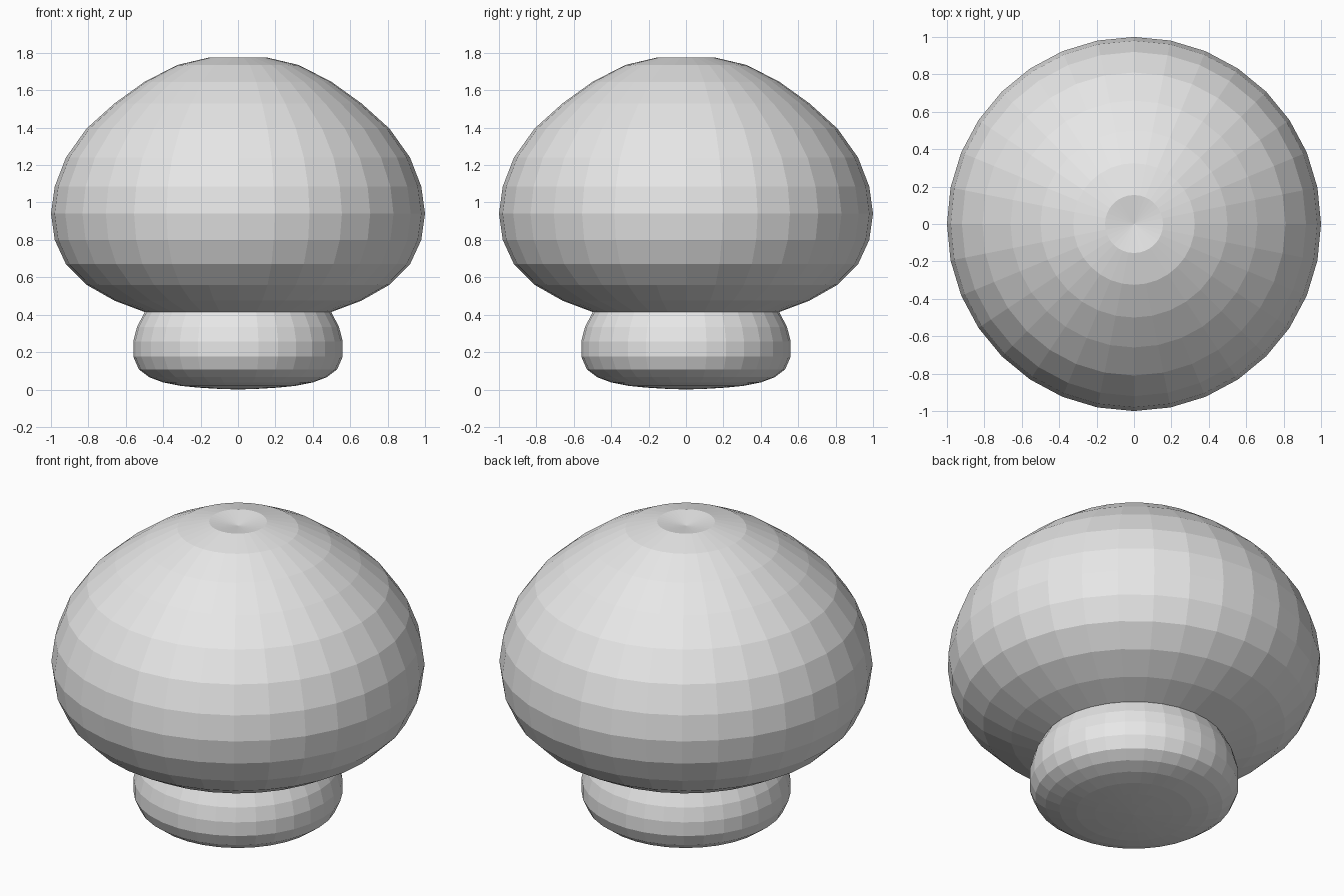
import bpy
import bmesh
from math import tau
from mathutils import Matrix, Vector

SEGMENTS = 32

cube = bpy.data.objects.get("Cube")
if cube:
    bpy.data.objects.remove(cube, do_unlink=True)

# Single plain grey
grey = bpy.data.materials.new("light_grey")
grey.use_nodes = True
colour = (0.8, 0.8, 0.8, 1.0)
grey.diffuse_color = colour
grey.node_tree.nodes["Principled BSDF"].inputs["Base Color"].default_value = colour


def lathe(name, profile):
    """Revolve a (radius, height) profile, listed bottom to top, about z."""
    bm = bmesh.new()
    verts = [bm.verts.new((r, 0, z)) for r, z in profile]
    edges = [bm.edges.new(pair) for pair in zip(verts, verts[1:])]
    bmesh.ops.spin(bm, geom=verts + edges, cent=(0, 0, 0), axis=(0, 0, 1),
                   angle=tau, steps=SEGMENTS, use_merge=False)
    bmesh.ops.remove_doubles(bm, verts=bm.verts, dist=0.0005)
    bmesh.ops.dissolve_degenerate(bm, edges=bm.edges, dist=0.0001)
    bmesh.ops.recalc_face_normals(bm, faces=bm.faces)
    mesh = bpy.data.meshes.new(name)
    bm.to_mesh(mesh)
    bm.free()
    mesh.materials.append(grey)
    obj = bpy.data.objects.new(name, mesh)
    bpy.context.collection.objects.link(obj)
    return obj


# Domed cap with a shallow dimple at the crown
lathe("cap", [
    (0, 0.37), (0.32, 0.38), (0.50, 0.415), (0.66, 0.475), (0.81, 0.56),
    (0.92, 0.67), (0.98, 0.80), (1.0, 0.94), (0.98, 1.085), (0.92, 1.24),
    (0.81, 1.395), (0.66, 1.53), (0.50, 1.645), (0.325, 1.735),
    (0.155, 1.775), (0, 1.75),
])

# Squat rounded stem, running up into the cap
lathe("stem", [
    (0, 0), (0.11, 0.004), (0.21, 0.01), (0.31, 0.02), (0.40, 0.038),
    (0.475, 0.066), (0.53, 0.108), (0.56, 0.176), (0.56, 0.257),
    (0.54, 0.335), (0.495, 0.42), (0.40, 0.48), (0, 0.50),
])
